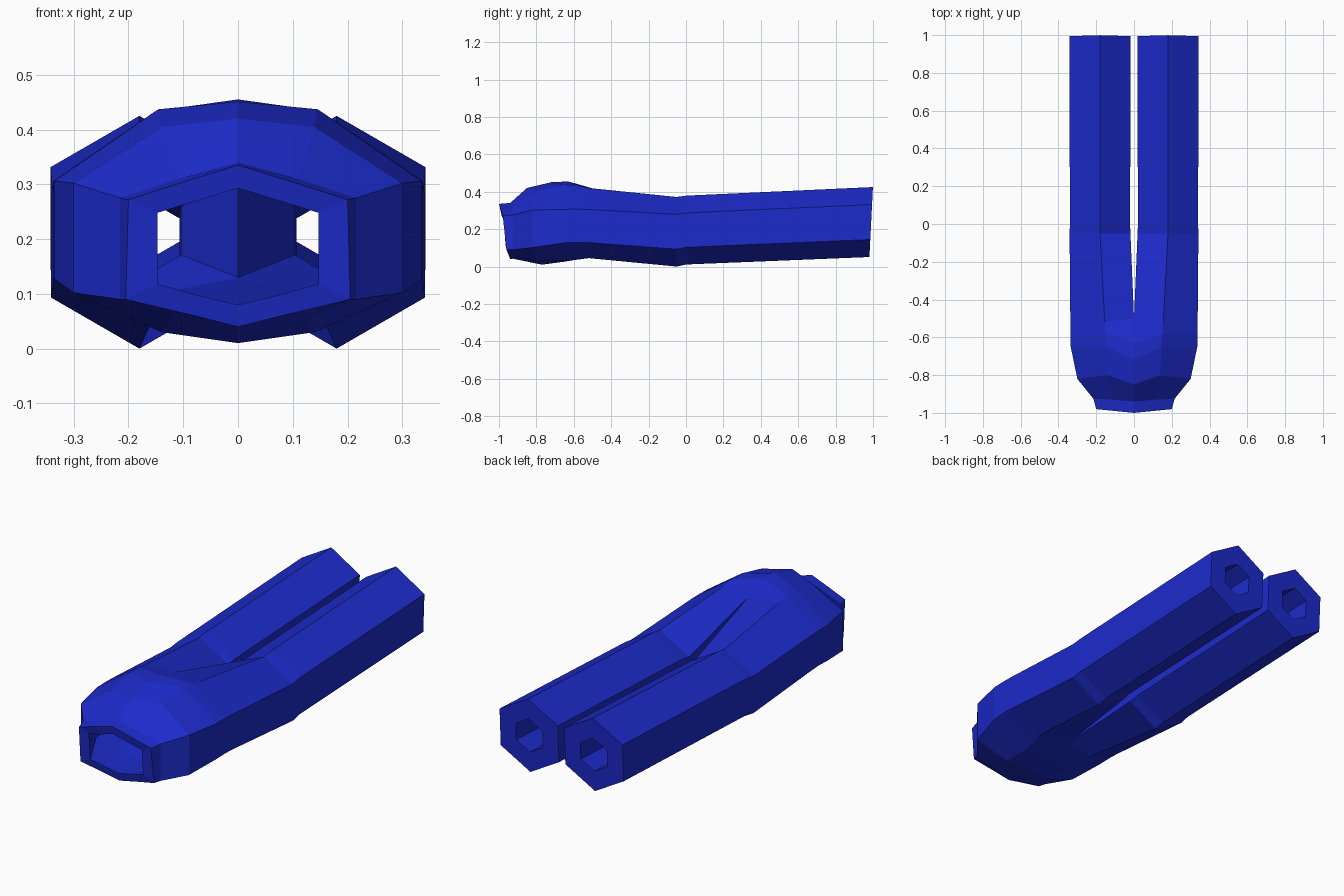
import bpy, bmesh
from math import sin, cos, radians


def leg_ring(y, zc, r, x=0.18, lean=0.0):
    # Hexagon, point up: top, outer upper, outer lower, bottom, inner lower, inner upper
    pts = []
    for i in range(6):
        a = radians(60 * i)
        dz = r * cos(a)
        pts.append((x + r * sin(a), y + lean * dz, zc + dz))
    return pts


# Hip rings of the right half, waist to crotch, same point order as the leg hexagon
hips = [
    [(.10, -.99, .304), (.20, -.98, .272), (.205, -.96, .09), (.10, -.95, .065), (0, -.94, .04), (0, -1, .335)],
    [(.11, -.93, .31), (.215, -.925, .275), (.215, -.925, .09), (.12, -.92, .057), (0, -.925, .042), (0, -.94, .34)],
    [(.14, -.80, .405), (.30, -.82, .302), (.30, -.82, .102), (.14, -.79, .03), (0, -.77, .01), (0, -.85, .42)],
    [(.145, -.65, .437), (.335, -.65, .306), (.335, -.65, .127), (.14, -.65, .03), (0, -.65, .026), (0, -.72, .451)],
    [(.15, -.58, .434), (.336, -.58, .307), (.336, -.58, .13), (.145, -.58, .037), (0, -.58, .038), (0, -.63, .455)],
    [(.155, -.52, .42), (.337, -.52, .305), (.337, -.52, .128), (.16, -.52, .045), (0, -.50, .05), (0, -.50, .418)],
]

# Inside of the waist, crotch to opening
lining = [
    [(.15, -.58, .34), (.25, -.58, .27), (.25, -.58, .15), (.15, -.58, .10), (0, -.58, .13), (0, -.58, .34)],
    [(.13, -.78, .34), (.23, -.80, .27), (.23, -.80, .14), (.13, -.78, .10), (0, -.77, .08), (0, -.80, .36)],
    [(.075, -.985, .27), (.147, -.975, .248), (.147, -.965, .118), (.075, -.955, .098), (0, -.95, .08), (0, -.99, .293)],
]

# One closed sequence: out along the leg, around the cuff, back through the inside
rings = hips + [
    leg_ring(-.05, .186, .186), leg_ring(0, .195, .184), leg_ring(.99, .238, .187, lean=.05),
    leg_ring(.99, .238, .085, lean=.05), leg_ring(0, .195, .085), leg_ring(-.40, .215, .088),
] + lining

bm = bmesh.new()
loops = [[bm.verts.new(p) for p in ring] for ring in rings]
for k, a in enumerate(loops):
    b = loops[(k + 1) % len(loops)]
    for i in range(6):
        j = (i + 1) % 6
        quad = (a[i], a[j], b[j], b[i])
        if any(v.co.x > 1e-4 for v in quad):      # nothing on the centre seam
            bm.faces.new(quad)
bmesh.ops.recalc_face_normals(bm, faces=bm.faces)
mesh = bpy.data.meshes.new("trousers")
bm.to_mesh(mesh)
bm.free()

trousers = bpy.data.objects.new("trousers", mesh)
bpy.context.collection.objects.link(trousers)

# Left half
mirror = trousers.modifiers.new("left_half", 'MIRROR')
mirror.use_axis[0] = True
mirror.use_clip = True
mirror.merge_threshold = 0.001

# Blue cloth
cloth = bpy.data.materials.new("blue_cloth")
cloth.diffuse_color = (0.012, 0.024, 0.6, 1)
mesh.materials.append(cloth)
